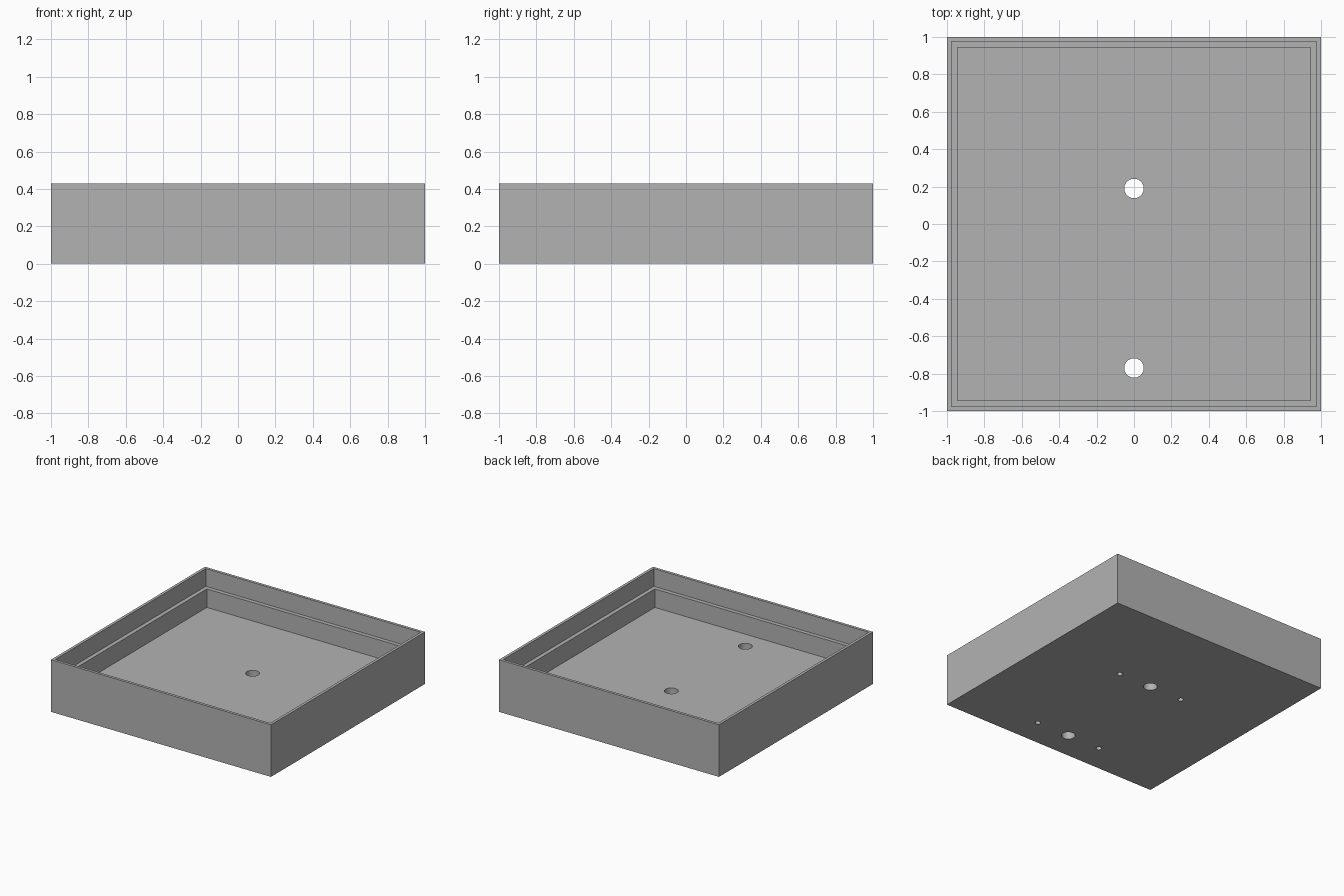
import bpy
import bmesh
import math

cube = bpy.data.objects.get("Cube")
if cube:
    bpy.data.objects.remove(cube, do_unlink=True)

HEIGHT, LEDGE, FLOOR = 0.428, 0.282, 0.13
RIM_HALF, POCKET_HALF = 0.977, 0.944

grey = bpy.data.materials.new("plain grey")
grey.use_nodes = True
colour = (0.45, 0.45, 0.45, 1)
grey.diffuse_color = colour
grey.node_tree.nodes["Principled BSDF"].inputs["Base Color"].default_value = colour


def make_object(name, bm):
    bmesh.ops.recalc_face_normals(bm, faces=bm.faces)
    mesh = bpy.data.meshes.new(name)
    bm.to_mesh(mesh)
    bm.free()
    mesh.materials.append(grey)
    obj = bpy.data.objects.new(name, mesh)
    bpy.context.collection.objects.link(obj)
    return obj


def square_ring(bm, half, z):
    return [bm.verts.new((x * half, y * half, z))
            for x, y in ((-1, -1), (1, -1), (1, 1), (-1, 1))]


# Open tray: outer wall, thin rim, stepped ledge and recessed floor
bm = bmesh.new()
profile = [(1, 0), (1, HEIGHT), (RIM_HALF, HEIGHT), (RIM_HALF, LEDGE),
           (POCKET_HALF, LEDGE), (POCKET_HALF, FLOOR)]
rings = [square_ring(bm, half, z) for half, z in profile]
for lower, upper in zip(rings, rings[1:]):
    for i in range(4):
        j = (i + 1) % 4
        bm.faces.new((lower[i], lower[j], upper[j], upper[i]))
bm.faces.new(rings[0])
bm.faces.new(rings[-1])
tray = make_object("tray", bm)


# Two through holes, each flanked by blind screw holes in the underside
def drill(bm, x, y, radius, top):
    bottom = -0.1
    made = bmesh.ops.create_cone(bm, cap_ends=True, segments=48, radius1=radius,
                                 radius2=radius, depth=top - bottom)
    bmesh.ops.translate(bm, verts=made["verts"], vec=(x, y, (top + bottom) / 2))


bm = bmesh.new()
for y in (0.19, -0.77):
    drill(bm, 0, y, 0.052, FLOOR + 0.1)
    for side in (-1, 1):
        drill(bm, side * 0.3, y, 0.021, 0.08)
cutter = make_object("hole_cutter", bm)
cutter.hide_render = True

cut = tray.modifiers.new("holes", 'BOOLEAN')
cut.operation = 'DIFFERENCE'
cut.solver = 'EXACT'
cut.object = cutter

bpy.ops.object.select_all(action='DESELECT')
tray.select_set(True)
bpy.context.view_layer.objects.active = tray
bpy.ops.object.modifier_apply(modifier=cut.name)
bpy.data.objects.remove(cutter, do_unlink=True)
bpy.ops.object.shade_smooth_by_angle(angle=math.radians(30))
